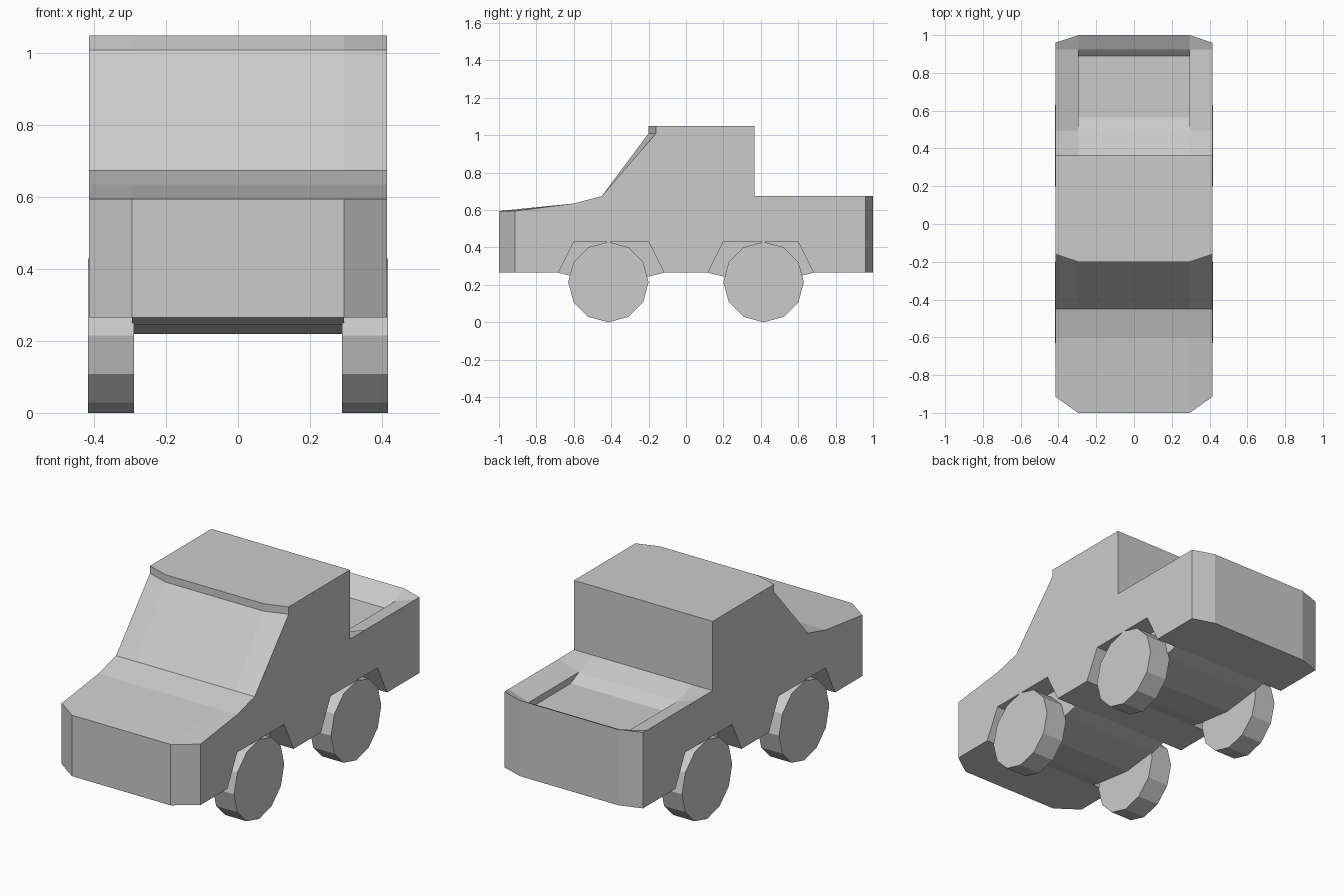
import bpy, bmesh
from math import sin, cos, pi

if "Cube" in bpy.data.objects:
    bpy.data.objects.remove(bpy.data.objects["Cube"], do_unlink=True)

grey = bpy.data.materials.new("plain_grey")
grey.use_nodes = True
tone = (0.6, 0.6, 0.6, 1)
grey.diffuse_color = tone
grey.node_tree.nodes["Principled BSDF"].inputs["Base Color"].default_value = tone

HALF, INNER = 0.415, 0.295      # outer side and inner wall of bed and arches
BASE, BELT = 0.265, 0.675       # underside and bonnet/bed rail heights
AXLE, RADIUS = 0.415, 0.215


def loft(name, sections):
    """Skin a row of closed (x, loop of (y, z)) sections and cap both ends."""
    bm = bmesh.new()
    rings = [[bm.verts.new((x, y, z)) for y, z in loop] for x, loop in sections]
    n = len(rings[0])
    for a, b in zip(rings, rings[1:]):
        for i in range(n):
            j = (i + 1) % n
            bm.faces.new((a[i], a[j], b[j], b[i]))
    bm.faces.new(rings[0])
    bm.faces.new(rings[-1])
    bmesh.ops.remove_doubles(bm, verts=bm.verts, dist=0.0005)
    bmesh.ops.recalc_face_normals(bm, faces=bm.faces)
    mesh = bpy.data.meshes.new(name)
    bm.to_mesh(mesh)
    bm.free()
    mesh.materials.append(grey)
    obj = bpy.data.objects.new(name, mesh)
    bpy.context.collection.objects.link(obj)
    return obj


def underside(arched):
    """Underside from back to front: open arches, or the sagging middle."""
    top = 0.43 if arched else 0.245
    mid = 0.43 if arched else 0.22
    pts = []
    for c in (0.4, -0.4):
        pts += [(c + 0.283, BASE), (c + 0.2, top), (c, mid),
                (c - 0.2, top), (c - 0.283, BASE)]
    return pts


def profile(nose, roof, tail, rail, floor, arched):
    """Side outline: bonnet, windscreen, cab, open bed, tailgate, underside."""
    return [(nose, BASE), (nose, 0.595), (-0.6, 0.635), (-0.45, BELT),
            (roof, 1.01), (roof, 1.05), (0.365, 1.05), (0.365, BELT),
            (0.495, rail), (0.565, floor), (0.89, floor), (0.925, rail),
            (tail, BELT), (tail, BASE)] + underside(arched)


# Body shell: chamfered sides, bed rails, then the sunken middle
side = profile(-0.915, -0.16, 0.96, BELT, BELT, True)
rail = profile(-1, -0.2, 1, 0.635, 0.635, True)
middle = profile(-1, -0.2, 1, 0.635, 0.6, False)
loft("truck_body", [(-HALF, side), (-INNER, rail), (-INNER, middle),
                    (INNER, middle), (INNER, rail), (HALF, side)])

# Twelve-sided wheels
for x_name, sx in (("left", 1), ("right", -1)):
    for y_name, sy in (("front", -1), ("rear", 1)):
        ring = [(sy * AXLE + RADIUS * cos(k * pi / 6),
                 RADIUS + RADIUS * sin(k * pi / 6)) for k in range(12)]
        loft(f"{y_name}_{x_name}_wheel", [(sx * 0.29, ring), (sx * 0.417, ring)])
